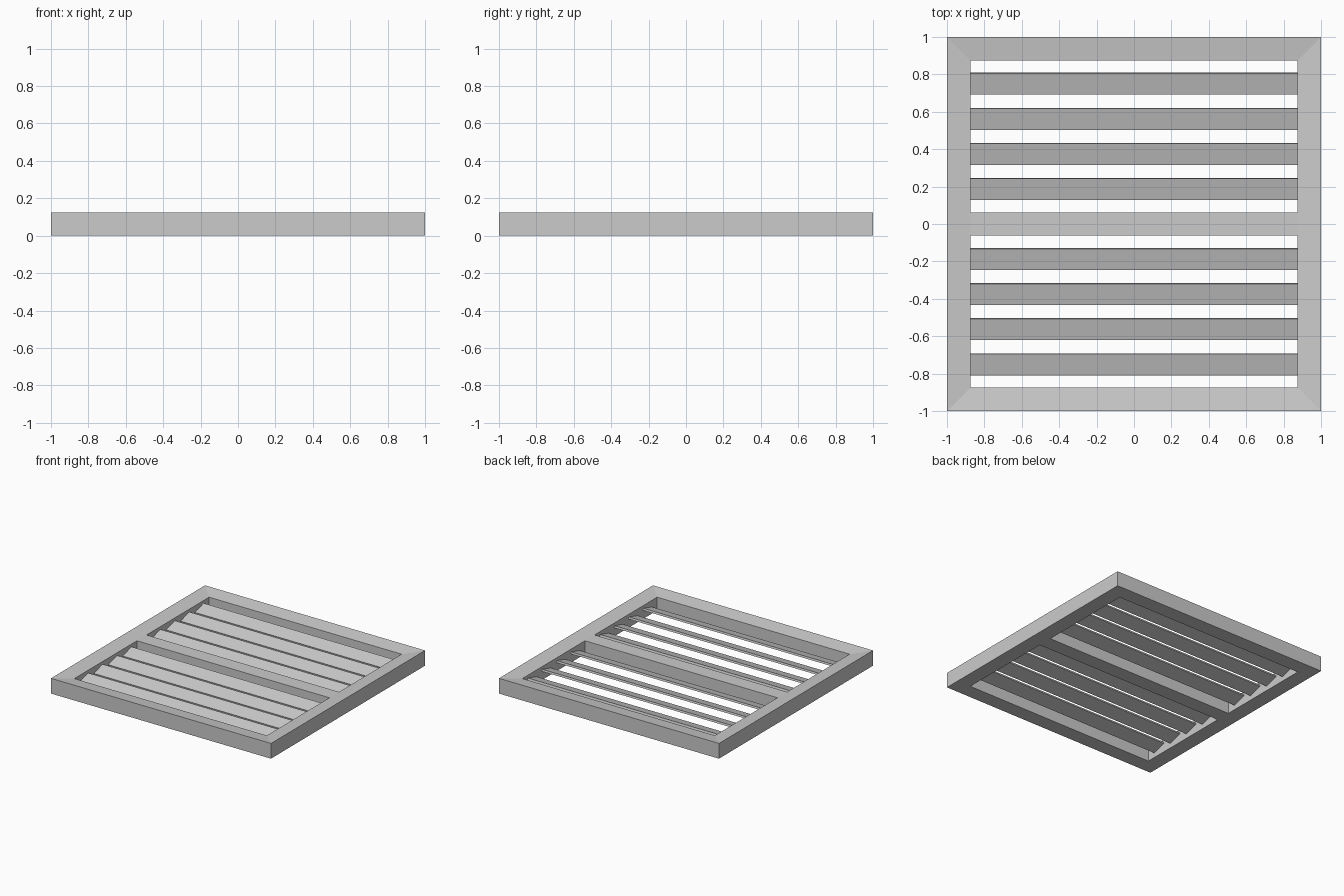
import bpy, bmesh, math
from mathutils import Matrix

if "Cube" in bpy.data.objects:
    bpy.data.objects.remove(bpy.data.objects["Cube"])

H, OUT, INN, LIP = 0.125, 1.0, 0.875, 0.016


def finish(name, bm):
    bmesh.ops.recalc_face_normals(bm, faces=bm.faces)
    me = bpy.data.meshes.new(name)
    bm.to_mesh(me)
    bm.free()
    ob = bpy.data.objects.new(name, me)
    bpy.context.collection.objects.link(ob)
    return ob


def bar(name, size, loc, tilt=0.0):
    bm = bmesh.new()
    m = Matrix.Translation(loc) @ Matrix.Rotation(tilt, 4, 'X') @ Matrix.Diagonal((*size, 1))
    bmesh.ops.create_cube(bm, size=1, matrix=m)
    return finish(name, bm)


# mitred frame: profile swept round four corners, inner edge slightly lower
bm = bmesh.new()
profile = [(OUT, 0), (OUT, H), (INN, H - LIP), (INN, 0)]
rings = [[bm.verts.new((sx * r, sy * r, z)) for r, z in profile]
         for sx, sy in ((1, 1), (-1, 1), (-1, -1), (1, -1))]
for i in range(4):
    a, b = rings[i], rings[(i + 1) % 4]
    for j in range(4):
        k = (j + 1) % 4
        bm.faces.new((a[j], a[k], b[k], b[j]))
finish("frame", bm)

# flat rail across the middle
bar("centre_rail", (2 * INN, 0.125, H - LIP), (0, 0, (H - LIP) / 2))

# tilted slats, four on each side of the rail
for side in (-1, 1):
    for i in range(1, 5):
        bar("slat", (2 * INN, 0.118, 0.016), (0, side * i * 0.1875, H / 2), math.radians(16))
